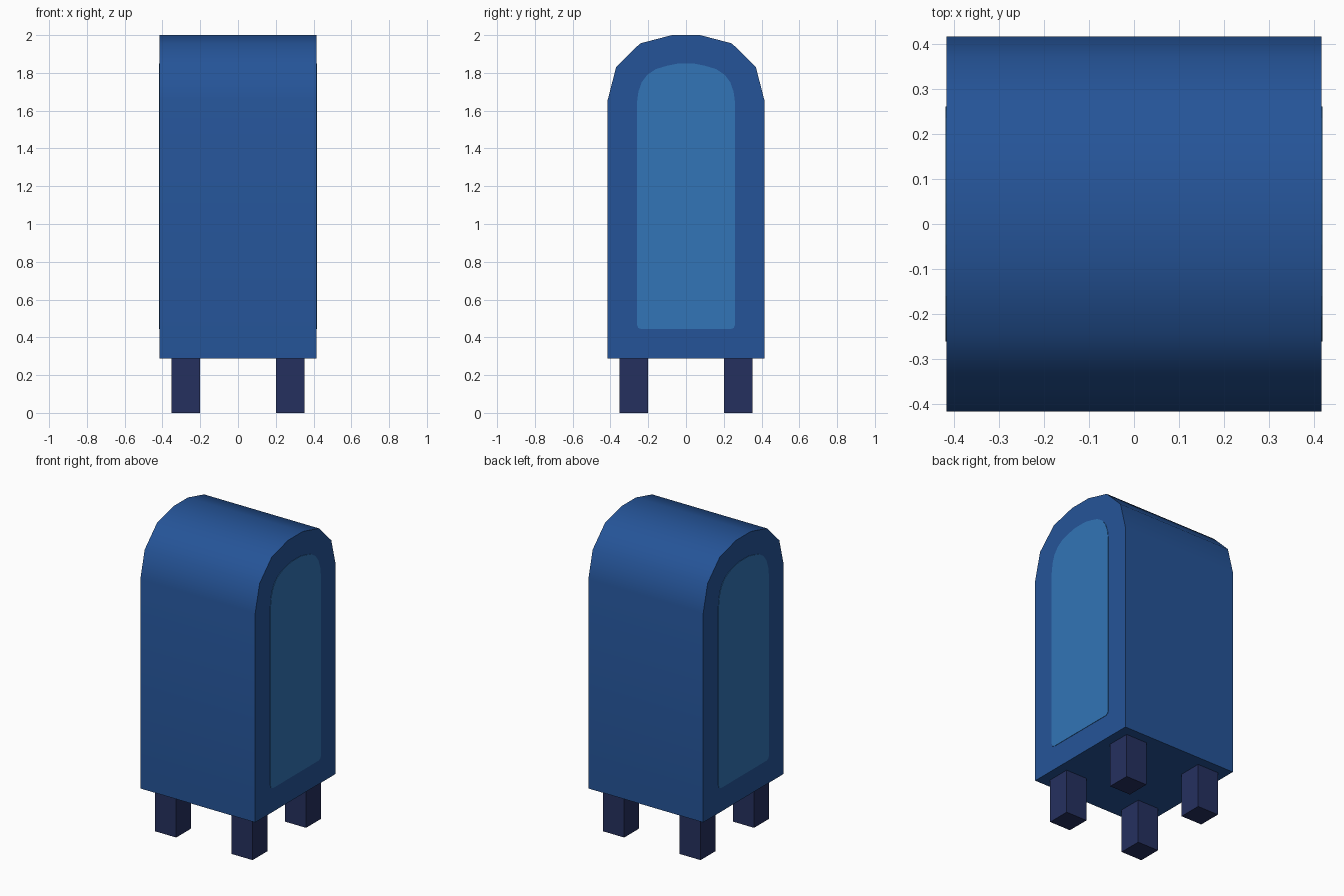
import bpy, bmesh, math

if "Cube" in bpy.data.objects:
    bpy.data.objects.remove(bpy.data.objects["Cube"])


def material(name, rgb):
    # 8-bit sRGB to linear
    lin = [((c / 255 + 0.055) / 1.055) ** 2.4 for c in rgb]
    m = bpy.data.materials.new(name)
    m.diffuse_color = (*lin, 1)
    m.use_nodes = True
    m.node_tree.nodes["Principled BSDF"].inputs["Base Color"].default_value = m.diffuse_color
    return m


BODY = material("deep blue", (37, 84, 152))
PANEL = material("light blue", (50, 117, 183))
LEG = material("navy", (37, 48, 95))


def extrude_profile(name, half, x0, x1, mat):
    """Mirror a right-half (y, z) outline, running bottom to top, and extrude it along x."""
    pts = half + [(-y, z) for y, z in reversed(half)]
    bm = bmesh.new()
    face = bm.faces.new([bm.verts.new((x0, y, z)) for y, z in pts])
    new = bmesh.ops.extrude_face_region(bm, geom=[face])["geom"]
    bmesh.ops.translate(bm, vec=(x1 - x0, 0, 0),
                        verts=[g for g in new if isinstance(g, bmesh.types.BMVert)])
    bmesh.ops.recalc_face_normals(bm, faces=bm.faces)
    mesh = bpy.data.meshes.new(name)
    bm.to_mesh(mesh)
    bm.free()
    mesh.materials.append(mat)
    ob = bpy.data.objects.new(name, mesh)
    bpy.context.collection.objects.link(ob)
    return ob


# Arched body with a smooth barrel top
body = extrude_profile("body", [(0.415, 0.287), (0.415, 1.655), (0.37, 1.83),
                                (0.243, 1.956), (0.075, 2.0)], -0.415, 0.415, BODY)
bpy.context.view_layer.objects.active = body
body.select_set(True)
bpy.ops.object.shade_smooth_by_angle(angle=math.radians(50))

# Flat painted panels on both arched ends
outline = [(0.235, 0.443), (0.253, 0.45), (0.26, 0.468), (0.26, 1.64), (0.252, 1.70),
           (0.235, 1.75), (0.205, 1.79), (0.16, 1.82), (0.10, 1.838), (0.045, 1.849)]
for side, s in (("right", 1), ("left", -1)):
    extrude_profile(side + "_panel", outline, s * 0.413, s * 0.4175, PANEL)

# Four square legs
for sx, xn in ((1, "right"), (-1, "left")):
    for sy, yn in ((1, "back"), (-1, "front")):
        bpy.ops.mesh.primitive_cube_add(size=1, location=(sx * 0.276, sy * 0.276, 0.1435))
        leg = bpy.context.object
        leg.name = f"{yn}_{xn}_leg"
        leg.scale = (0.152, 0.152, 0.287)
        leg.data.materials.append(LEG)
